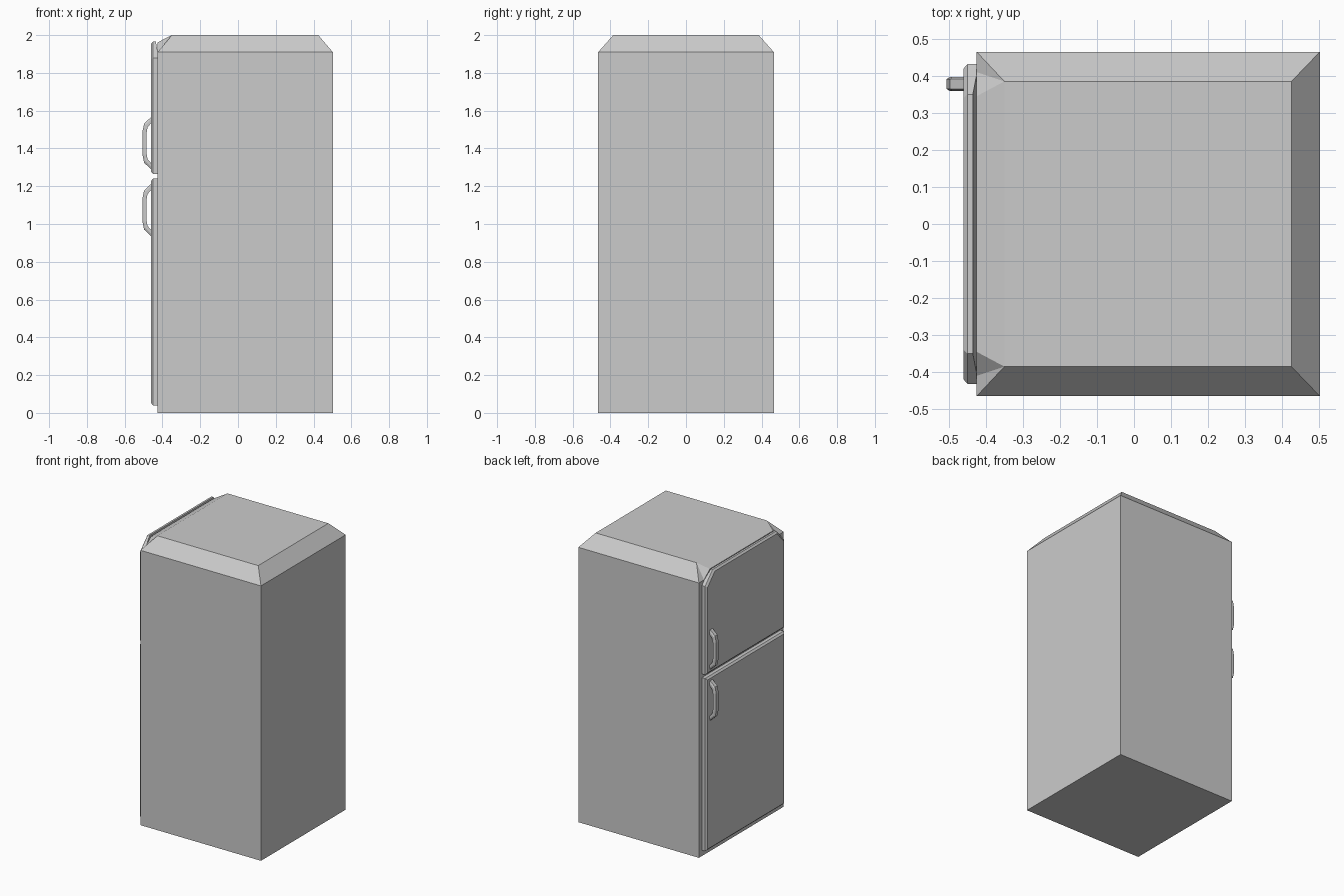
import bpy, bmesh
from mathutils import Vector

if "Cube" in bpy.data.objects:
    bpy.data.objects.remove(bpy.data.objects["Cube"])


def finish(name, bm):
    """Turn a bmesh into a named, flat shaded object."""
    bmesh.ops.recalc_face_normals(bm, faces=bm.faces[:])
    mesh = bpy.data.meshes.new(name)
    bm.to_mesh(mesh)
    bm.free()
    obj = bpy.data.objects.new(name, mesh)
    bpy.context.collection.objects.link(obj)
    return obj


def loft(rings):
    """Closed solid through matching rings of points."""
    bm = bmesh.new()
    vs = [[bm.verts.new(p) for p in r] for r in rings]
    n = len(vs[0])
    for a, b in zip(vs, vs[1:]):
        for i in range(n):
            j = (i + 1) % n
            bm.faces.new((a[i], a[j], b[j], b[i]))
    bm.faces.new(vs[0][::-1])
    bm.faces.new(vs[-1])
    return bm


XB, XF = -0.425, -0.46   # cabinet door side, door outer face


# Cabinet: box with sloped roof edges; the door side rises in a shallow arch
bm = bmesh.new()
V = lambda x, y, z: bm.verts.new((x, y, z))
base = [V(XB, -.465, 0), V(.502, -.465, 0), V(.502, .465, 0), V(XB, .465, 0)]
eave = [V(XB, -.465, 1.91), V(.502, -.465, 1.91), V(.502, .465, 1.91), V(XB, .465, 1.91)]
roof = [V(-.35, -.385, 2), V(.425, -.385, 2), V(.425, .385, 2), V(-.35, .385, 2)]
arch = [V(XB, -.41, 1.91), V(XB, -.345, 1.962), V(XB, .345, 1.962), V(XB, .41, 1.91)]
for i in range(3):
    bm.faces.new((base[i], base[i + 1], eave[i + 1], eave[i]))
    bm.faces.new((eave[i], eave[i + 1], roof[i + 1], roof[i]))
bm.faces.new(base)
bm.faces.new(roof)
bm.faces.new([base[0], eave[0], *arch, eave[3], base[3]])
bm.faces.new((eave[0], roof[0], arch[0]))
bm.faces.new((arch[0], roof[0], arch[1]))
bm.faces.new((arch[1], roof[0], roof[3], arch[2]))
bm.faces.new((arch[2], roof[3], arch[3]))
bm.faces.new((arch[3], roof[3], eave[3]))
finish("cabinet", bm)


# Doors: panel outline with a small bevel around the outer face
def door(outline):
    zs = [z for _, z in outline]
    mid, half = (max(zs) + min(zs)) / 2, (max(zs) - min(zs)) / 2

    def ring(x, inset):
        sy, sz = 1 - inset / 0.432, 1 - inset / half
        return [(x, y * sy, mid + (z - mid) * sz) for y, z in outline]
    return loft([ring(XB, 0), ring(-0.449, 0), ring(XF, 0.012)])


finish("lower_door", door([(-.432, .04), (.432, .04), (.432, 1.24), (-.432, 1.24)]))

bm = door([(-.432, 1.265), (.432, 1.265), (.432, 1.88),
           (.35, 1.966), (-.35, 1.966), (-.432, 1.88)])
# The top of the upper door leans away from the cabinet
bmesh.ops.bisect_plane(bm, geom=bm.verts[:] + bm.edges[:] + bm.faces[:],
                       plane_co=Vector((XB, 0, 1.91)),
                       plane_no=Vector((.055, 0, .010)), clear_outer=True)
bmesh.ops.holes_fill(bm, edges=[e for e in bm.edges if e.is_boundary], sides=0)
finish("upper_door", bm)


# Handles: bent bar with chamfered outer edges, swept along five stations
def handle(name, zc):
    outer = [(XF, .138), (-.497, .104), (-.506, .06)]
    inner = [(XF, .106), (-.479, .084), (-.484, .055)]
    outer += [(x, -z) for x, z in reversed(outer)]
    inner += [(x, -z) for x, z in reversed(inner)]
    rings = []
    for (ox, oz), (ix, iz) in zip(outer, inner):
        # (side offset, blend from inner to outer edge)
        section = [(-.019, 0), (.019, 0), (.019, .6), (.013, 1), (-.013, 1), (-.019, .6)]
        rings.append([(ix + (ox - ix) * t, .378 + dy, zc + iz + (oz - iz) * t)
                      for dy, t in section])
    finish(name, loft(rings))


handle("upper_handle", 1.428)
handle("lower_handle", 1.074)
